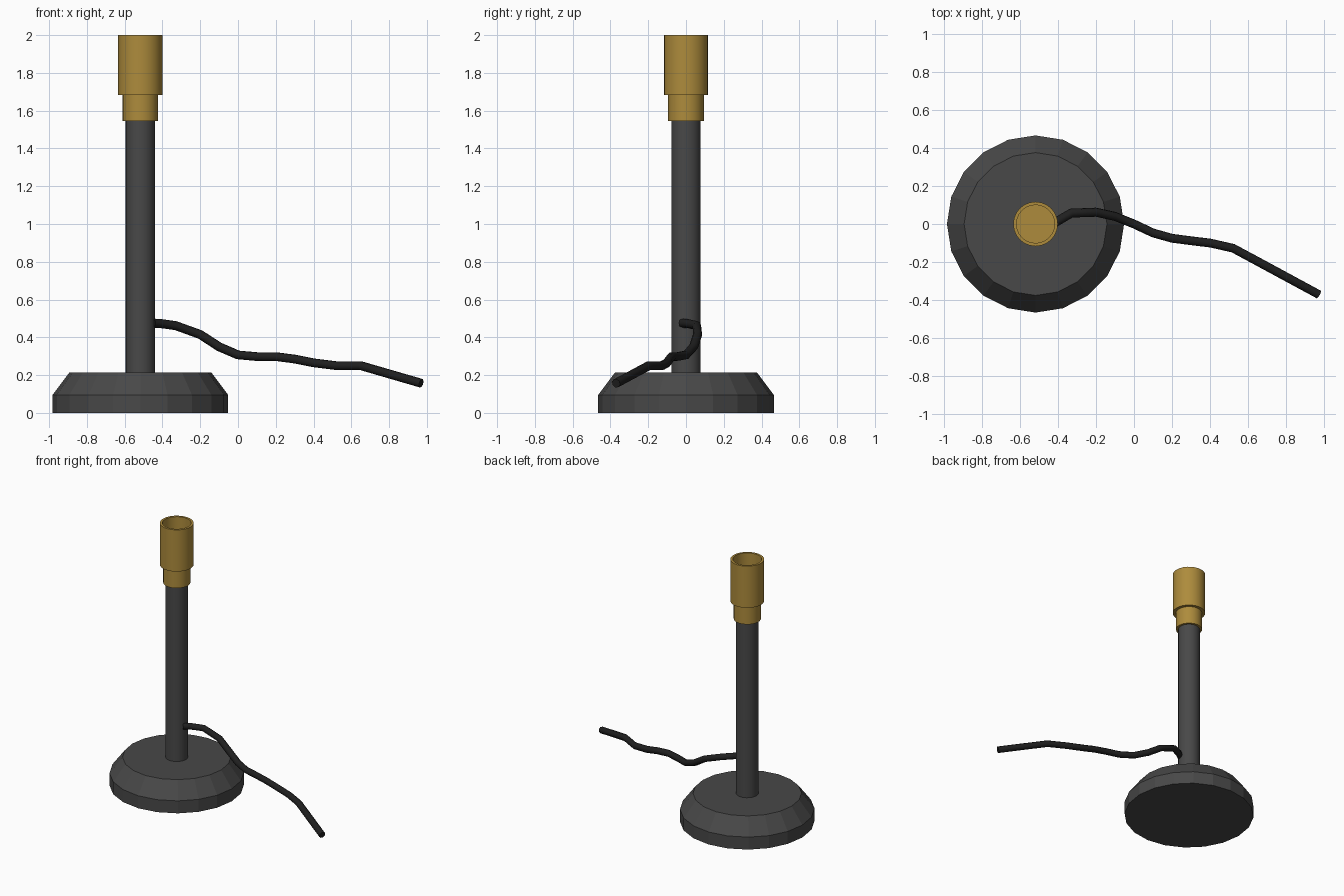
import bpy, bmesh, math

if "Cube" in bpy.data.objects:
    bpy.data.objects.remove(bpy.data.objects["Cube"])

CX = -0.517  # burner axis


def material(name, rgb):
    m = bpy.data.materials.new(name)
    m.diffuse_color = (*rgb, 1)
    m.use_nodes = True
    m.node_tree.nodes["Principled BSDF"].inputs["Base Color"].default_value = m.diffuse_color
    return m


iron = material("dark_iron", (0.065, 0.065, 0.065))
brass = material("brass", (0.42, 0.26, 0.045))
rubber = material("black_rubber", (0.014, 0.014, 0.014))


def lathe(name, profile, sides, mat, smooth):
    """Revolve (radius, z) points about the burner axis; radius 0 ends are caps."""
    bm = bmesh.new()
    rings = []
    for r, z in profile:
        if r == 0:
            continue
        rings.append([bm.verts.new((r * math.cos(a), r * math.sin(a), z))
                      for a in (2 * math.pi * i / sides for i in range(sides))])
    for low, high in zip(rings, rings[1:]):
        for i in range(sides):
            j = (i + 1) % sides
            bm.faces.new((low[i], low[j], high[j], high[i]))
    if profile[0][0] == 0:
        bm.faces.new(rings[0][::-1])
    if profile[-1][0] == 0:
        bm.faces.new(rings[-1])
    bmesh.ops.recalc_face_normals(bm, faces=bm.faces)
    mesh = bpy.data.meshes.new(name)
    bm.to_mesh(mesh)
    bm.free()
    mesh.materials.append(mat)
    obj = bpy.data.objects.new(name, mesh)
    obj.location.x = CX
    bpy.context.collection.objects.link(obj)
    if smooth:
        bpy.ops.object.select_all(action='DESELECT')
        obj.select_set(True)
        bpy.context.view_layer.objects.active = obj
        bpy.ops.object.shade_smooth_by_angle(angle=math.radians(35))
    return obj


# Faceted weighted foot with a sloped shoulder
lathe("base", [(0, 0), (0.465, 0), (0.465, 0.095), (0.375, 0.215), (0, 0.215)],
      20, iron, False)

# Upright tube
lathe("stem", [(0, 0.2), (0.078, 0.2), (0.078, 1.56), (0, 1.56)], 24, iron, True)

# Stepped nozzle: narrow collar, wider cup, hollow from the top
lathe("nozzle", [(0, 1.545), (0.094, 1.545), (0.094, 1.682), (0.117, 1.682),
                 (0.117, 2.0), (0.1, 2.0), (0.1, 1.69), (0, 1.69)],
      24, brass, True)

# Gas hose leaving the stem
path = [(-0.45, -0.02, 0.475), (-0.41, 0.01, 0.473), (-0.33, 0.057, 0.462),
        (-0.2, 0.062, 0.415), (-0.1, 0.04, 0.35), (0.0, 0.0, 0.307),
        (0.1, -0.047, 0.298), (0.2, -0.075, 0.298), (0.3, -0.088, 0.285),
        (0.4, -0.1, 0.265), (0.52, -0.127, 0.25), (0.65, -0.197, 0.25),
        (0.97, -0.37, 0.157)]
curve = bpy.data.curves.new("hose", 'CURVE')
curve.dimensions = '3D'
curve.bevel_depth = 0.024
curve.bevel_resolution = 2
curve.use_fill_caps = True
spline = curve.splines.new('POLY')
spline.points.add(len(path) - 1)
for point, co in zip(spline.points, path):
    point.co = (*co, 1)
curve.materials.append(rubber)
bpy.context.collection.objects.link(bpy.data.objects.new("hose", curve))
